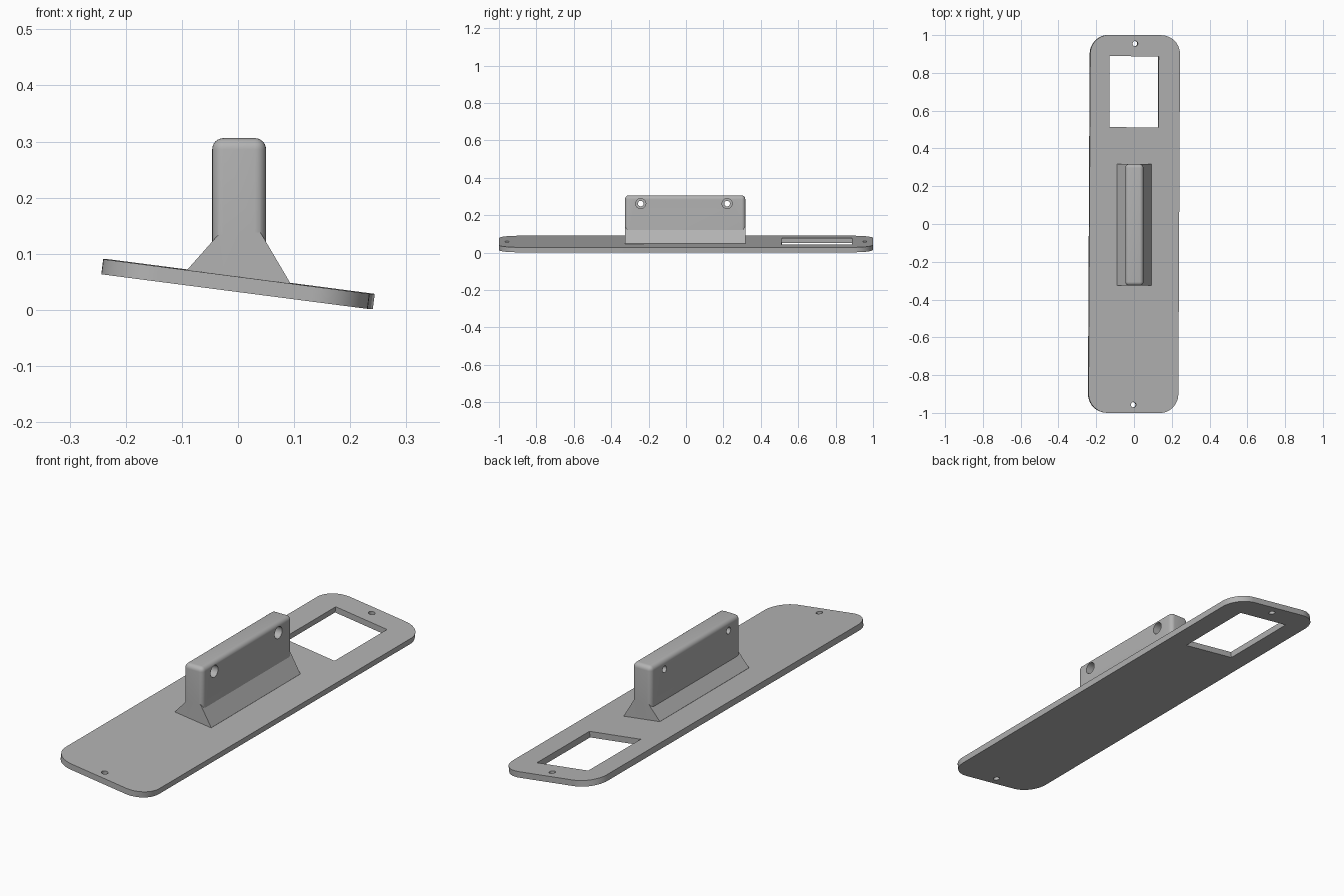
import bpy, bmesh, math
from mathutils import Matrix

cube = bpy.data.objects.get("Cube")
if cube:
    bpy.data.objects.remove(cube, do_unlink=True)

grey = bpy.data.materials.new("matte grey")
grey.use_nodes = True
COLOUR = (0.45, 0.45, 0.45, 1)
grey.diffuse_color = COLOUR
grey.node_tree.nodes["Principled BSDF"].inputs["Base Color"].default_value = COLOUR


def make(name, bm):
    bmesh.ops.recalc_face_normals(bm, faces=bm.faces)
    mesh = bpy.data.meshes.new(name)
    bm.to_mesh(mesh)
    bm.free()
    mesh.materials.append(grey)
    obj = bpy.data.objects.new(name, mesh)
    bpy.context.collection.objects.link(obj)
    return obj


def box(name, size, centre):
    bm = bmesh.new()
    bmesh.ops.create_cube(bm, size=1, matrix=Matrix.Translation(centre) @ Matrix.Diagonal((*size, 1)))
    return make(name, bm)


def rod(name, radius, length, centre, along_x=False):
    bm = bmesh.new()
    turn = Matrix.Rotation(math.pi / 2, 4, 'Y') if along_x else Matrix()
    bmesh.ops.create_cone(bm, cap_ends=True, segments=32, radius1=radius, radius2=radius,
                          depth=length, matrix=Matrix.Translation(centre) @ turn)
    return make(name, bm)


def activate(obj):
    bpy.ops.object.select_all(action='DESELECT')
    obj.select_set(True)
    bpy.context.view_layer.objects.active = obj


def combine(obj, other, operation='DIFFERENCE'):
    activate(obj)
    mod = obj.modifiers.new("combine", 'BOOLEAN')
    mod.operation, mod.solver, mod.object = operation, 'EXACT', other
    bpy.ops.object.modifier_apply(modifier=mod.name)
    bpy.data.objects.remove(other, do_unlink=True)


def smooth(obj):
    activate(obj)
    bpy.ops.object.shade_smooth_by_angle(angle=math.radians(30))


# Rounded base plate, with window and two screw holes, then tilted
WIDTH, THICK, RADIUS = 0.479, 0.027, 0.1
plate = box("base_plate", (WIDTH, 2, THICK), (0, 0, 0))
bm = bmesh.new()
bm.from_mesh(plate.data)
uprights = [e for e in bm.edges if abs(e.verts[0].co.z - e.verts[1].co.z) > THICK / 2]
bmesh.ops.bevel(bm, geom=uprights, offset=RADIUS, segments=12, profile=0.5, affect='EDGES')
bm.to_mesh(plate.data)
bm.free()
combine(plate, box("window_cutter", (0.262, 0.376, 0.2), (-0.005, 0.7, 0)))
for y in (-0.957, 0.955):
    combine(plate, rod("screw_cutter", 0.014, 0.2, (0, y, 0)))
plate.rotation_euler = (0, math.radians(7.4), -0.005)
plate.location = (0, 0, 0.046)
smooth(plate)

# Upright block with rounded edges
BACK, FRONT = 0.317, -0.326
LENGTH, MID = BACK - FRONT, (BACK + FRONT) / 2
block = box("mounting_block", (0.096, LENGTH, 0.256), (0.002, MID, 0.178))
activate(block)
bevel = block.modifiers.new("round", 'BEVEL')
bevel.width, bevel.segments = 0.02, 6
bpy.ops.object.modifier_apply(modifier=bevel.name)

# Flared foot joining the block to the sloping plate
profile = [(-0.09, 0.072), (-0.035, 0.134), (0.04, 0.138), (0.093, 0.048), (0.09, 0.034), (-0.09, 0.058)]
bm = bmesh.new()
face = bm.faces.new([bm.verts.new((x, FRONT, z)) for x, z in profile])
swept = bmesh.ops.extrude_face_region(bm, geom=[face])["geom"]
bmesh.ops.translate(bm, vec=(0, LENGTH, 0), verts=[v for v in swept if isinstance(v, bmesh.types.BMVert)])
combine(block, make("flared_foot", bm), 'UNION')

# Bolt holes through the block, widened on the left side
for y in (-0.242, 0.22):
    combine(block, rod("bolt_cutter", 0.015, 0.4, (0, y, 0.262), True))
    combine(block, rod("counterbore_cutter", 0.027, 0.1, (0.04, y, 0.262), True))
smooth(block)
